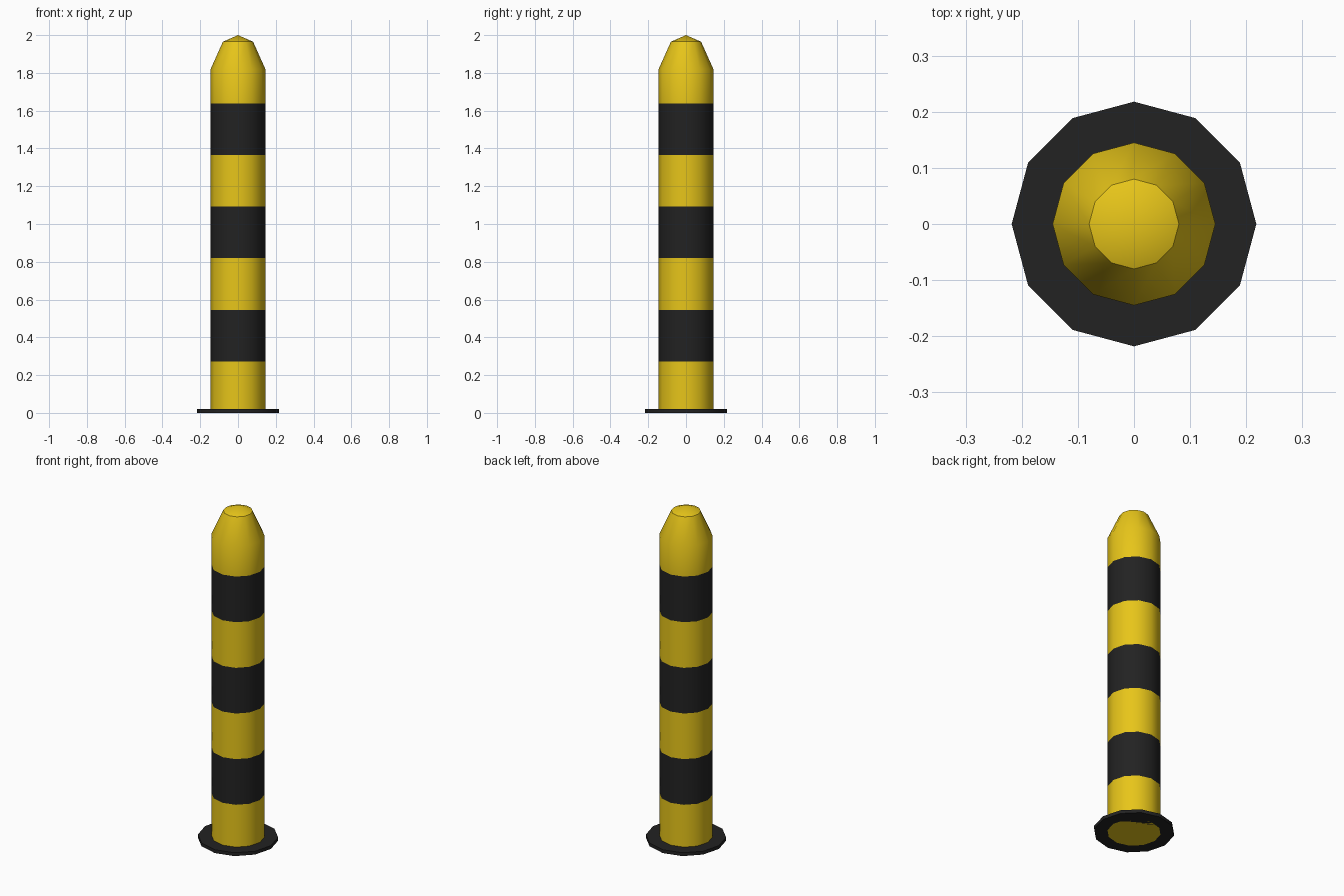
import bpy, bmesh
from math import cos, sin, pi, radians

if "Cube" in bpy.data.objects:
    bpy.data.objects.remove(bpy.data.objects["Cube"])

SIDES = 12


def material(name, color):
    m = bpy.data.materials.new(name)
    m.diffuse_color = color
    m.use_nodes = True
    m.node_tree.nodes["Principled BSDF"].inputs["Base Color"].default_value = m.diffuse_color
    return m


yellow = material("yellow_paint", (0.80, 0.56, 0.01, 1))
black = material("black_rubber", (0.016, 0.016, 0.016, 1))


def lathe(name, profile, mats, bands=None, apex=None):
    """Revolve (radius, z) rings; bands gives a material index per segment."""
    bm = bmesh.new()
    rings = [[bm.verts.new((r * cos(2 * pi * i / SIDES), r * sin(2 * pi * i / SIDES), z))
              for i in range(SIDES)] for r, z in profile]
    bm.faces.new(rings[0][::-1])
    for k, (a, b) in enumerate(zip(rings, rings[1:])):
        for i in range(SIDES):
            j = (i + 1) % SIDES
            f = bm.faces.new((a[i], a[j], b[j], b[i]))
            f.material_index = bands[k] if bands else 0
    top = rings[-1]
    if apex is None:
        bm.faces.new(top)
    else:
        tip = bm.verts.new((0, 0, apex))
        for i in range(SIDES):
            bm.faces.new((top[i], top[(i + 1) % SIDES], tip))
    me = bpy.data.meshes.new(name)
    bm.to_mesh(me)
    bm.free()
    for m in mats:
        me.materials.append(m)
    ob = bpy.data.objects.new(name, me)
    bpy.context.collection.objects.link(ob)
    bpy.ops.object.select_all(action='DESELECT')
    ob.select_set(True)
    bpy.context.view_layer.objects.active = ob
    bpy.ops.object.shade_smooth_by_angle(angle=radians(35))
    return ob


# Striped post: seven equal bands, tapered shoulder and shallow pointed cap
R, BAND = 0.145, 1.82 / 6.667
post = [(R, i * BAND) for i in range(7)] + [(R, 1.82), (0.08, 1.965)]
lathe("striped_post", post, [yellow, black], [0, 1, 0, 1, 0, 1, 0, 0], apex=2.0)

# Thin base flange
lathe("base_plate", [(0.218, 0), (0.218, 0.02)], [black])
